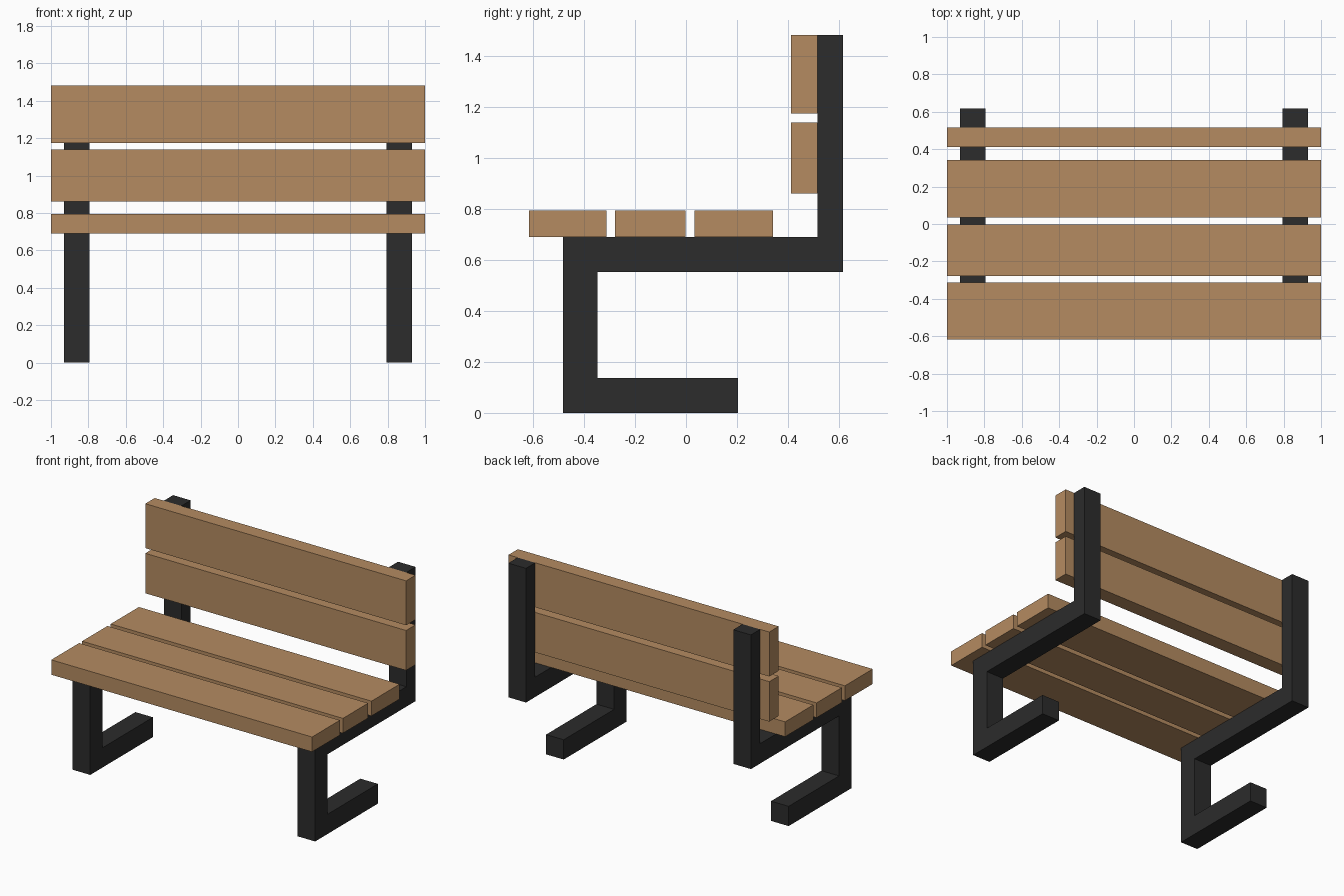
import bpy, bmesh

if "Cube" in bpy.data.objects:
    bpy.data.objects.remove(bpy.data.objects["Cube"])


def material(name, rgb):
    m = bpy.data.materials.new(name)
    m.diffuse_color = (*rgb, 1)
    m.use_nodes = True
    m.node_tree.nodes["Principled BSDF"].inputs["Base Color"].default_value = m.diffuse_color
    return m


wood = material("warm wood", (0.46, 0.26, 0.12))
metal = material("dark metal", (0.025, 0.025, 0.025))


def extrude_profile(name, yz, x0, x1, mat):
    """Extrude a closed y-z outline from x0 to x1."""
    bm = bmesh.new()
    face = bm.faces.new([bm.verts.new((x0, y, z)) for y, z in yz])
    ext = bmesh.ops.extrude_face_region(bm, geom=[face])
    verts = [v for v in ext["geom"] if isinstance(v, bmesh.types.BMVert)]
    bmesh.ops.translate(bm, verts=verts, vec=(x1 - x0, 0, 0))
    bmesh.ops.recalc_face_normals(bm, faces=bm.faces)
    mesh = bpy.data.meshes.new(name)
    bm.to_mesh(mesh)
    bm.free()
    mesh.materials.append(mat)
    ob = bpy.data.objects.new(name, mesh)
    bpy.context.collection.objects.link(ob)
    return ob


def slat(name, y0, y1, z0, z1):
    extrude_profile(name, [(y0, z0), (y1, z0), (y1, z1), (y0, z1)], -1, 1, wood)


# Side frames: foot, front leg, seat beam and back post in one bent bar
outline = [(-0.483, 0), (0.204, 0), (0.204, 0.137), (-0.348, 0.137),
           (-0.348, 0.553), (0.617, 0.553), (0.617, 1.483), (0.516, 1.483),
           (0.516, 0.691), (-0.483, 0.691)]
frame = extrude_profile("side_frames", outline, 0.795, 0.93, metal)
frame.modifiers.new("mirror", "MIRROR").use_axis[0] = True

# Seat slats
for i, (y0, y1) in enumerate([(-0.617, -0.312), (-0.279, -0.002), (0.034, 0.342)]):
    slat(f"seat_slat_{i + 1}", y0, y1, 0.691, 0.794)

# Back slats
for i, (z0, z1) in enumerate([(0.862, 1.139), (1.175, 1.483)]):
    slat(f"back_slat_{i + 1}", 0.413, 0.516, z0, z1)
